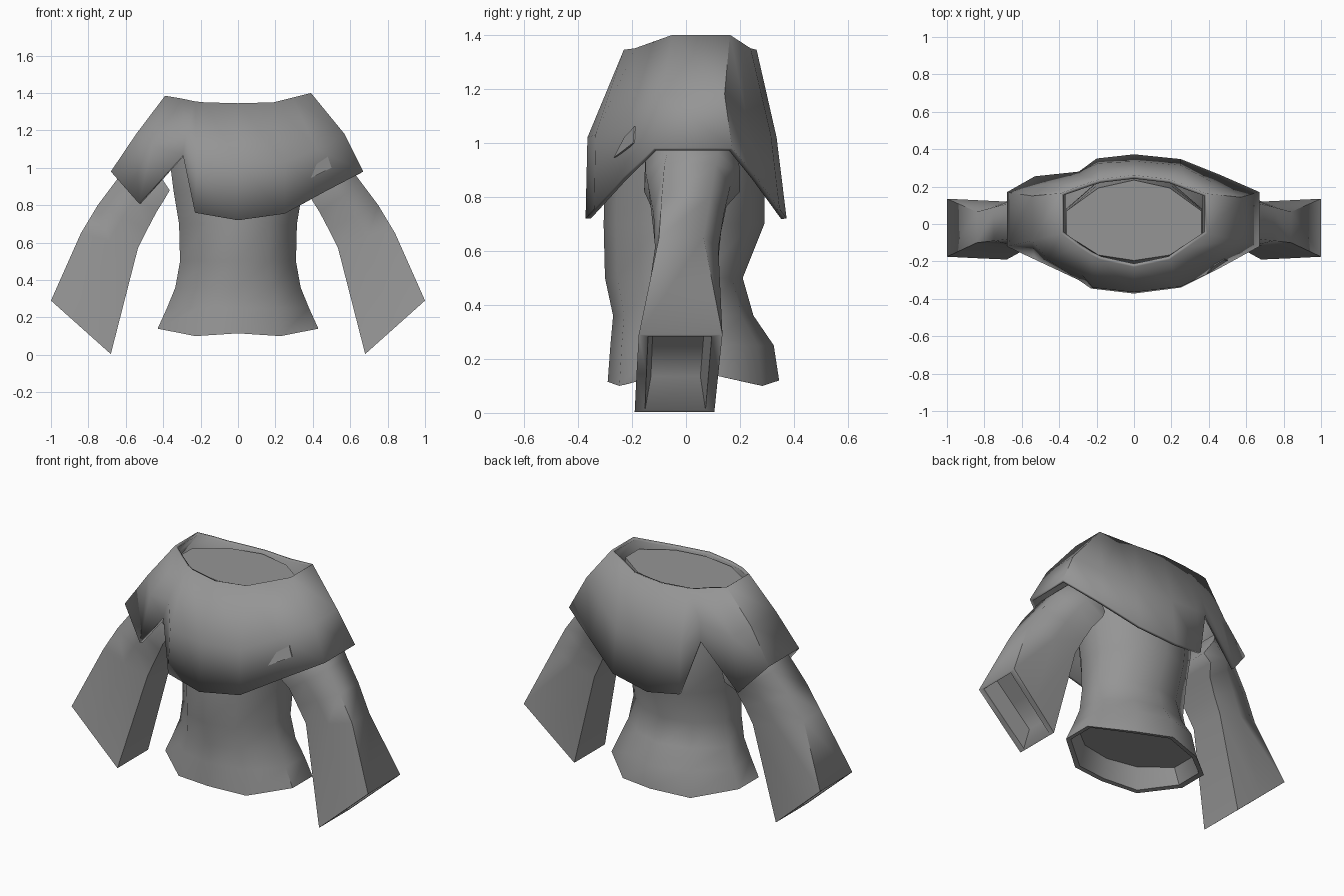
import bpy, bmesh, math
from mathutils import Vector

cube = bpy.data.objects.get("Cube")
if cube:
    bpy.data.objects.remove(cube, do_unlink=True)

fabric = bpy.data.materials.new("grey_fabric")
fabric.use_nodes = True
GREY = (0.3, 0.3, 0.3, 1)
fabric.diffuse_color = GREY
fabric.node_tree.nodes["Principled BSDF"].inputs["Base Color"].default_value = GREY


def loft(name, rings, capped=True, angle=50):
    """Skin closed rings of points, optionally closing both ends."""
    bm = bmesh.new()
    loops = [[bm.verts.new(p) for p in ring] for ring in rings]
    n = len(loops[0])
    for a, b in zip(loops, loops[1:]):
        for i in range(n):
            j = (i + 1) % n
            bm.faces.new((a[i], a[j], b[j], b[i]))
    if capped:
        bm.faces.new(loops[0])
        bm.faces.new(loops[-1])
    bmesh.ops.recalc_face_normals(bm, faces=bm.faces)
    mesh = bpy.data.meshes.new(name)
    bm.to_mesh(mesh)
    bm.free()
    mesh.materials.append(fabric)
    obj = bpy.data.objects.new(name, mesh)
    bpy.context.collection.objects.link(obj)
    bpy.ops.object.select_all(action="DESELECT")
    obj.select_set(True)
    bpy.context.view_layer.objects.active = obj
    bpy.ops.object.shade_smooth_by_angle(angle=math.radians(angle))
    return obj


# Bodice: ten-sided rings, with a turned-in hem
def bodice_ring(z, half, front, back, wave=0):
    side = [(0, front, .015), (.53, front * .85, 0), (1, front * .3, .04),
            (1, back * .3, .04), (.53, back * .82, 0), (0, back, .02)]
    pts = [(x * half, y, z + wave * dz) for x, y, dz in side]
    return [Vector(p) for p in pts + [(-x, y, h) for x, y, h in pts[-2:0:-1]]]


bodice = [bodice_ring(*p) for p in [
    (.24, .36, -.24, .28), (.105, .40, -.265, .315, 1), (.10, .43, -.29, .345, 1),
    (.25, .38, -.28, .325), (.36, .335, -.27, .25), (.5, .31, -.30, .21),
    (.7, .315, -.305, .29), (.88, .345, -.30, .29), (1.0, .36, -.29, .28),
    (1.15, .36, -.25, .26), (1.33, .36, -.195, .235)]]
loft("bodice", bodice)


# Sleeves: wide at the armhole, flared to a rectangular hollow cuff
def sleeve_ring(outer, inner, y_outer, y_mid, y_inner):
    (ox, oz), (ix, iz) = outer, inner
    mx, mz = (ox + ix) / 2, (oz + iz) / 2
    return [Vector(p) for p in [
        (ox, y_outer[0], oz), (mx, y_mid[0], mz), (ix, y_inner[0], iz),
        (ix, y_inner[1], iz), (mx, y_mid[1], mz), (ox, y_outer[1], oz)]]


def inset(ring, long_scale, y_scale, shift=Vector()):
    c = sum(ring, Vector()) / len(ring)
    s = Vector((long_scale, y_scale, long_scale))
    return [c + (p - c) * s + shift for p in ring]


sleeve = [sleeve_ring(*r) for r in [
    ((.50, 1.08), (.365, .88), (-.07, .12), (-.15, .19), (-.13, .18)),
    ((.63, .96), (.40, .82), (-.07, .12), (-.15, .20), (-.155, .20)),
    ((.66, .92), (.435, .765), (-.08, .11), (-.14, .165), (-.13, .15)),
    ((.75, .80), (.485, .67), (-.09, .09), (-.12, .14), (-.12, .13)),
    ((.84, .65), (.535, .57), (-.10, .065), (-.115, .12), (-.11, .12)),
    ((1.0, .29), (.68, .004), (-.175, .135), (-.183, .12), (-.19, .105))]]
cuff = sleeve[-1]
sleeve += [inset(cuff, .95, .76), inset(cuff, .78, .62, Vector((-.05, 0, .1)))]
loft("left_sleeve", sleeve, angle=75)
loft("right_sleeve", [[Vector((-p.x, p.y, p.z)) for p in r] for r in sleeve], angle=75)

# Shawl: columns of neckline, shoulder and hem points, notched on the right
columns = [
    [(0, -.23, 1.345), (0, -.365, 1.02), (0, -.372, .72)],
    [(.19, -.19, 1.35), (.25, -.335, 1.03), (.25, -.34, .755)],
    [(.29, -.12, 1.375), (.42, -.205, 1.1), (.46, -.235, .87)],
    [(.39, -.05, 1.4), (.57, -.09, 1.18), (.67, -.12, .98)]]
notched_front = [
    [(-.39, -.05, 1.385), (-.545, -.09, 1.18), (-.68, -.12, .98)],
    [(-.30, -.12, 1.37), (-.46, -.19, 1.12), (-.53, -.19, .81)],
    [(-.23, -.165, 1.355), (-.28, -.27, 1.17), (-.295, -.30, 1.07)],
    [(-.18, -.19, 1.35), (-.22, -.34, 1.03), (-.23, -.345, .76)]]
notched_back = [
    [(-.18, .24, 1.35), (-.19, .325, 1.03), (-.20, .35, .75)],
    [(-.23, .225, 1.355), (-.28, .26, 1.17), (-.295, .28, 1.07)],
    [(-.30, .20, 1.37), (-.46, .215, 1.12), (-.53, .255, .81)],
    [(-.39, .165, 1.385), (-.545, .15, 1.18), (-.68, .17, .98)]]


def to_back(col):
    fit = [(.135, .55), (.08, .7), (.075, .8)]
    return [(x, a - b * y, z) for (x, y, z), (a, b) in zip(col, fit)]


around = columns + [to_back(c) for c in columns[::-1]] + notched_back + notched_front
shawl = loft("shawl", list(zip(*around)), capped=False, angle=60)

# Small fold of sleeve cloth showing through the shawl
corners = []
for x, z in [(.39, .945), (.42, 1.02), (.48, 1.06), (.50, 1.0)]:
    hit, spot, normal, _ = shawl.ray_cast(Vector((x, -1, z)), Vector((0, 1, 0)))
    corners.append(spot)
loft("sleeve_fold", [[p + Vector((0, d, 0)) for p in corners] for d in (.004, -.005)])

thick = shawl.modifiers.new("thickness", "SOLIDIFY")
thick.thickness = .02
thick.offset = -1
